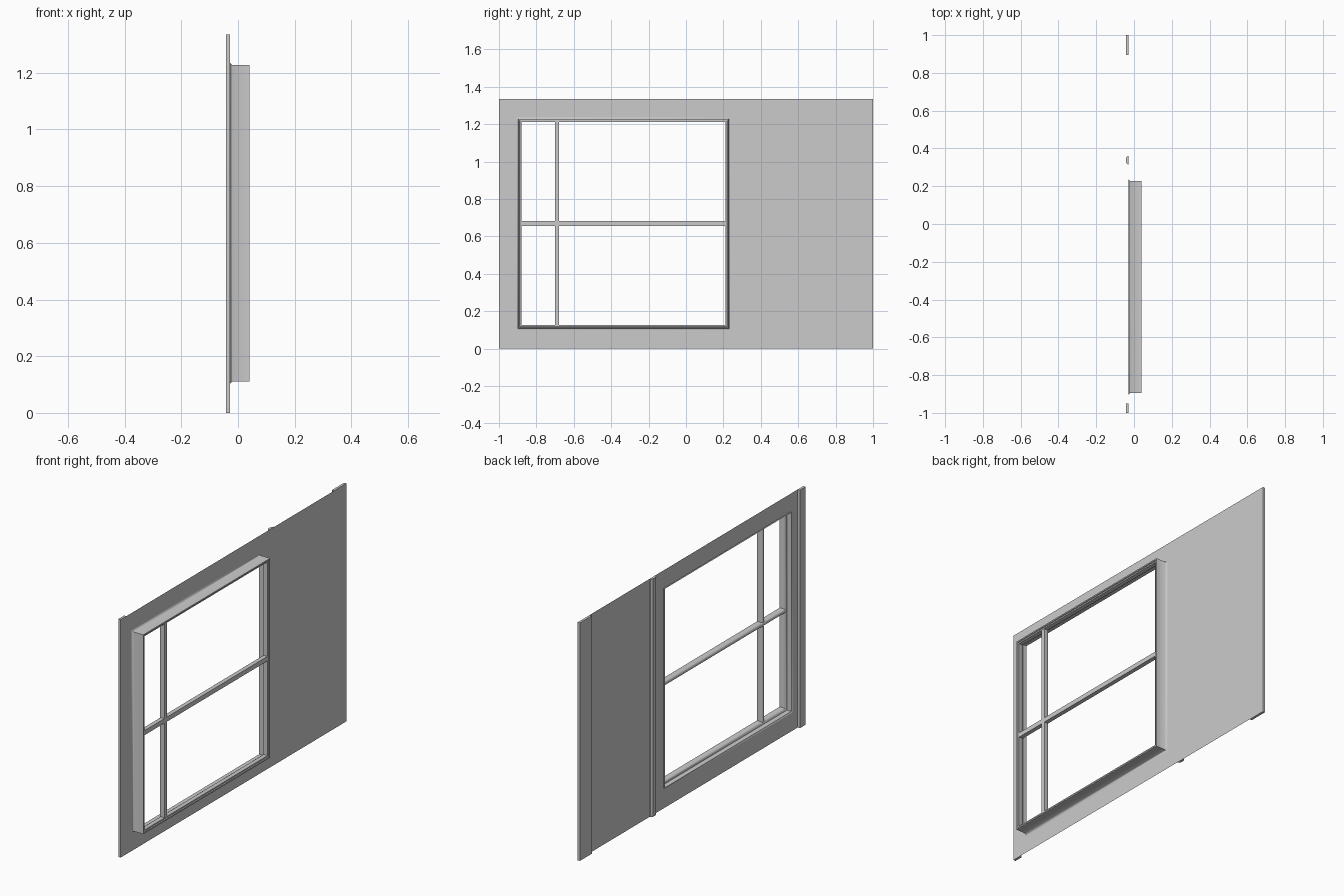
import bpy, bmesh, math

if "Cube" in bpy.data.objects:
    bpy.data.objects.remove(bpy.data.objects["Cube"])

H = 1.335                                  # panel height
Y0, Y1, Z0, Z1 = -0.896, 0.228, 0.11, 1.228  # window frame outline


def make(name, verts, faces, smooth=None):
    me = bpy.data.meshes.new(name)
    me.from_pydata(verts, [], faces)
    ob = bpy.data.objects.new(name, me)
    bpy.context.collection.objects.link(ob)
    bm = bmesh.new()
    bm.from_mesh(me)
    bmesh.ops.recalc_face_normals(bm, faces=bm.faces)
    bm.to_mesh(me)
    bm.free()
    if smooth:
        bpy.ops.object.select_all(action='DESELECT')
        ob.select_set(True)
        bpy.context.view_layer.objects.active = ob
        bpy.ops.object.shade_smooth_by_angle(angle=math.radians(smooth))
    return ob


def rect(x, grow):
    return [(x, Y0 - grow, Z0 - grow), (x, Y1 + grow, Z0 - grow),
            (x, Y1 + grow, Z1 + grow), (x, Y0 - grow, Z1 + grow)]


def sweep_rect(name, profile, smooth):
    """Mitred moulding: profile of (x, outward offset) round the window."""
    verts = [v for x, g in profile for v in rect(x, g)]
    faces = [(4*i + k, 4*i + (k+1) % 4, 4*i + 4 + (k+1) % 4, 4*i + 4 + k)
             for i in range(len(profile) - 1) for k in range(4)]
    return make(name, verts, faces, smooth)


def bar(name, profile, a, b, along, smooth=40):
    """Extrude an (x, offset) profile from a to b along y or z."""
    n = len(profile)
    verts = [(x, e, o) if along == 'y' else (x, o, e)
             for e in (a, b) for x, o in profile]
    faces = [(i, (i+1) % n, n + (i+1) % n, n + i) for i in range(n)]
    faces += [tuple(range(n)), tuple(range(n, 2*n))]
    return make(name, verts, faces, smooth)


# thin wall sheet with window opening
X = -0.028
outer = [(X, -1, 0), (X, 1, 0), (X, 1, H), (X, -1, H)]
make("wall_panel", outer + rect(X, 0.008),
     [(k, (k+1) % 4, 4 + (k+1) % 4, 4 + k) for k in range(4)])

# window frame: flared foot, outer wall, front face and moulded inside
sweep_rect("window_frame",
           [(X, 0.008), (-0.025, 0.003), (-0.02, 0), (0.04, 0), (0.04, -0.007),
            (0.035, -0.009), (0.035, -0.016), (0.012, -0.016), (0.006, -0.012),
            (0.002, -0.007), (0.0, -0.001), (X, -0.001)], 50)

# glazing bars: flat front, rounded back


def glazing(centre, half):
    back = [(0.014 - 0.012 * math.sin(t), centre + half * math.cos(t))
            for t in (math.pi * i / 8 for i in range(9))]
    return [(0.034, centre + half)] + back + [(0.034, centre - half)]


ZM, YM = 0.669, -0.69
bar("horizontal_glazing_bar", glazing(ZM, 0.013), Y0 + 0.012, Y1 - 0.012, 'y')
bar("lower_glazing_bar", glazing(YM, 0.011), Z0 + 0.012, ZM - 0.012, 'z')
bar("upper_glazing_bar", glazing(YM, 0.011), ZM + 0.012, Z1 - 0.012, 'z')

# rear edge and centre strips
B = -0.042
for name, a, b, c in (("left_edge_strip", -1, -0.95, 0),
                      ("right_edge_strip", 0.895, 1, 0),
                      ("centre_strip", 0.315, 0.36, 0.009)):
    bar(name, [(X, a), (B + c, a), (B, a + c), (B, b - c), (B + c, b), (X, b)]
        if c else [(X, a), (B, a), (B, b), (X, b)], 0, H, 'z')
